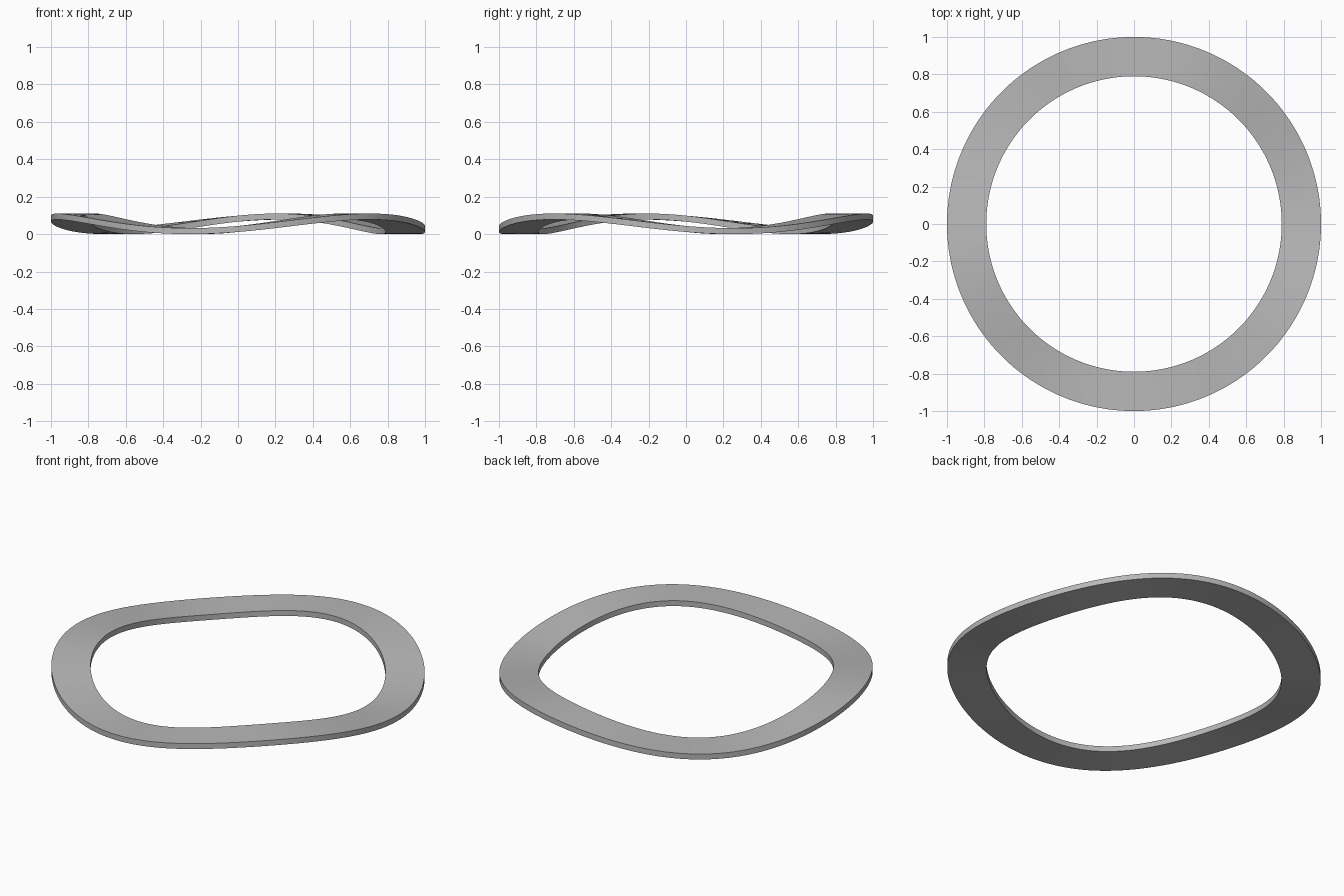
import bpy, bmesh
from math import sin, cos, pi, radians

cube = bpy.data.objects.get("Cube")
if cube:
    bpy.data.objects.remove(cube, do_unlink=True)

SEGMENTS = 180
OUTER, INNER = 1.0, 0.79
THICKNESS = 0.032
AMPLITUDE = 0.039
WAVES, PHASE = 3, radians(15)

# Plain grey metal
metal = bpy.data.materials.new("grey_metal")
metal.use_nodes = True
grey = (0.48, 0.48, 0.48, 1)
metal.diffuse_color = grey
metal.node_tree.nodes["Principled BSDF"].inputs["Base Color"].default_value = grey

# Rectangular section swept round a circle, rising and falling in three waves
bm = bmesh.new()
profile = [(INNER, 0), (OUTER, 0), (OUTER, THICKNESS), (INNER, THICKNESS)]
rings = []
for i in range(SEGMENTS):
    a = 2 * pi * i / SEGMENTS
    wave = AMPLITUDE * (1 - cos(WAVES * (a - PHASE)))
    rings.append([bm.verts.new((r * cos(a), r * sin(a), z + wave)) for r, z in profile])

for i, ring in enumerate(rings):
    after = rings[(i + 1) % SEGMENTS]
    for j in range(4):
        k = (j + 1) % 4
        bm.faces.new((ring[j], after[j], after[k], ring[k]))
bmesh.ops.recalc_face_normals(bm, faces=bm.faces)

mesh = bpy.data.meshes.new("wave_washer")
bm.to_mesh(mesh)
bm.free()
mesh.materials.append(metal)
washer = bpy.data.objects.new("wave_washer", mesh)
bpy.context.collection.objects.link(washer)

# Smooth faces with crisp rims
bpy.ops.object.select_all(action='DESELECT')
washer.select_set(True)
bpy.context.view_layer.objects.active = washer
bpy.ops.object.shade_smooth_by_angle(angle=radians(30))
